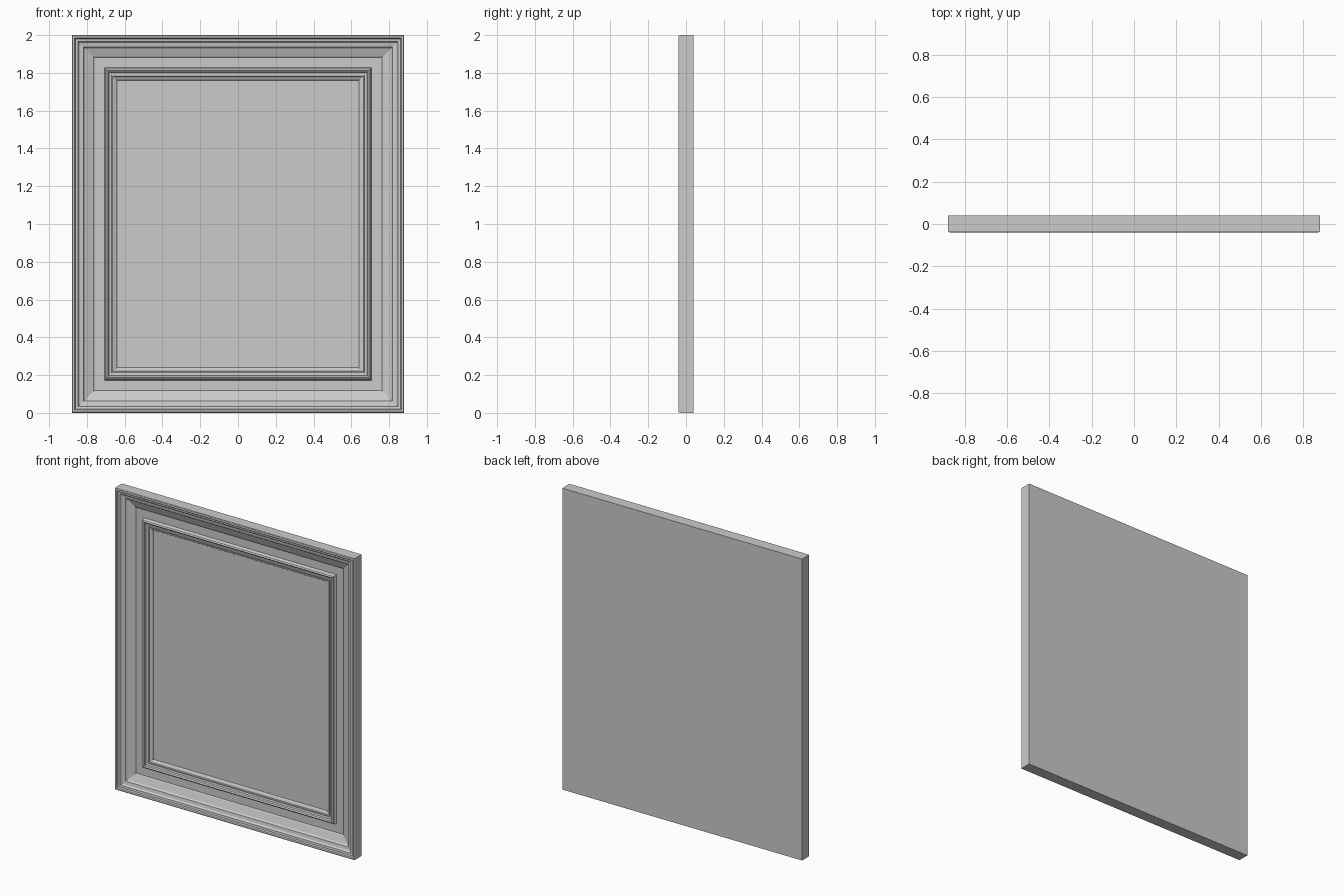
import bpy, bmesh, math

if "Cube" in bpy.data.objects:
    bpy.data.objects.remove(bpy.data.objects["Cube"])

W, H = 0.88, 2.0      # half width, full height


def arc(i0, i1, y, rise, n=4):
    """Half-round bead between two insets, standing proud of depth y."""
    return [(i0 + (i1 - i0) * (1 - math.cos(math.pi * k / n)) / 2,
             y - rise * math.sin(math.pi * k / n)) for k in range(n + 1)]


def rectangular_sweep(name, profile, cap_start, cap_end):
    """Bridge mitred rectangles, each given as (inset from outer edge, y)."""
    bm = bmesh.new()
    rings = []
    for i, y in profile:
        x = W - i
        rings.append([bm.verts.new(p) for p in
                      ((-x, y, i), (x, y, i), (x, y, H - i), (-x, y, H - i))])
    for a, b in zip(rings, rings[1:]):
        for k in range(4):
            n = (k + 1) % 4
            bm.faces.new((a[k], a[n], b[n], b[k]))
    if cap_start:
        bm.faces.new(rings[0][::-1])
    if cap_end:
        bm.faces.new(rings[-1])
    bmesh.ops.recalc_face_normals(bm, faces=bm.faces)
    me = bpy.data.meshes.new(name)
    bm.to_mesh(me)
    bm.free()
    ob = bpy.data.objects.new(name, me)
    bpy.context.collection.objects.link(ob)
    return ob


# Frame moulding: outer lip, stepped slope, flat channel, inner beads
profile = [(0, 0.04), (0, -0.035)]
profile += arc(0.002, 0.018, -0.035, 0.005)
profile += [(0.02, -0.029), (0.034, -0.027), (0.038, -0.020), (0.042, -0.016),
            (0.062, -0.012), (0.066, -0.006), (0.07, -0.002),
            (0.112, 0.014), (0.118, 0.019), (0.172, 0.019)]
profile += arc(0.176, 0.198, 0.012, 0.018)
profile += [(0.204, 0.014)]
profile += arc(0.210, 0.222, 0.014, 0.006)
profile += [(0.232, 0.018), (0.236, 0.020), (0.24, 0.026)]

# Frame with flat back and recessed centre panel in one closed shell
rectangular_sweep("picture_frame", profile, True, True)
